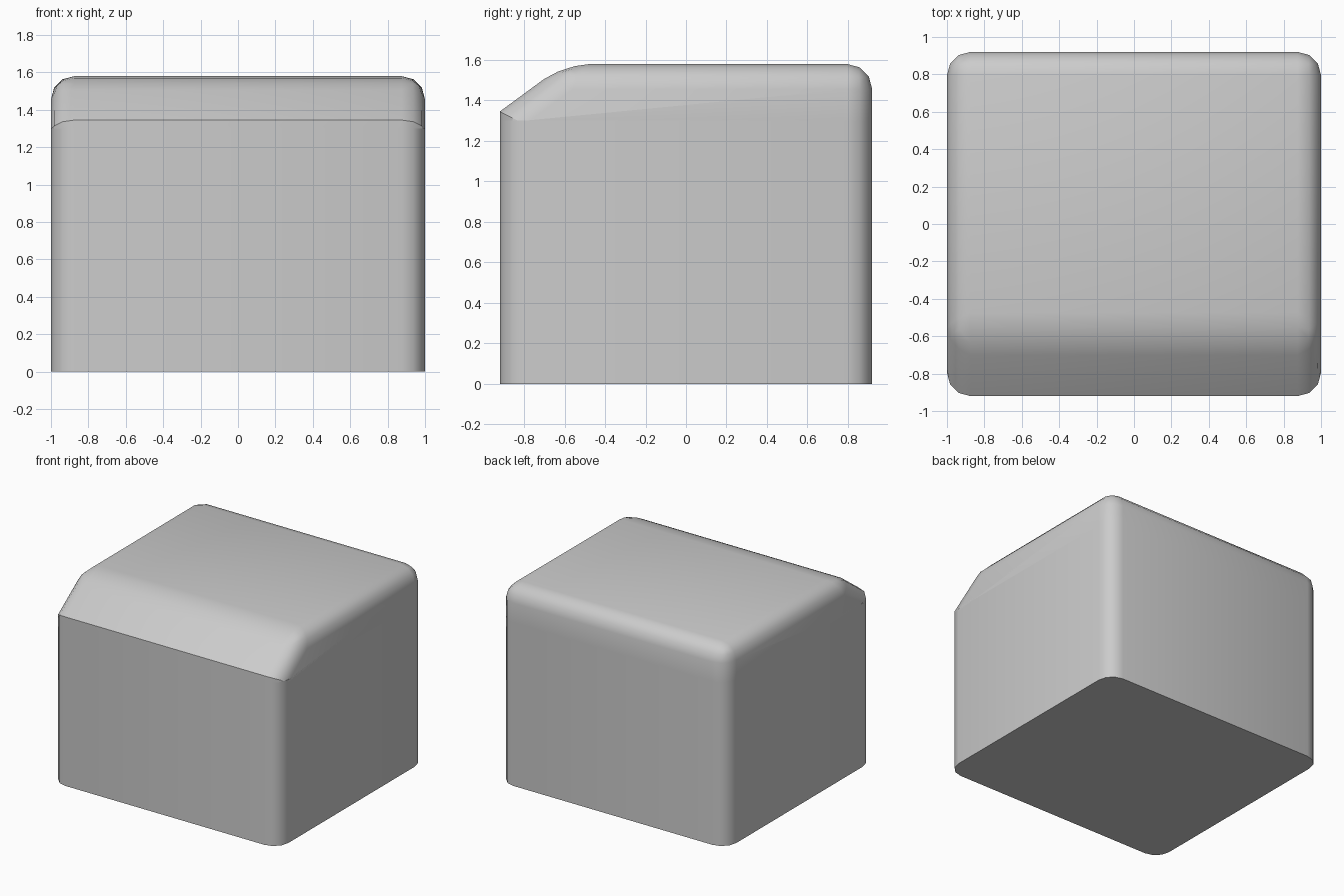
import bpy, bmesh

if "Cube" in bpy.data.objects:
    bpy.data.objects.remove(bpy.data.objects["Cube"])

HX, HY, SEAM, LIP, TOP, R = 1.0, 0.92, 1.30, 1.345, 1.58, 0.125


def prism(name, profile, rounded):
    """Extrude a y-z profile along x, then round the edges chosen by the test."""
    bm = bmesh.new()
    a = [bm.verts.new((-HX, y, z)) for y, z in profile]
    b = [bm.verts.new((HX, y, z)) for y, z in profile]
    bm.faces.new(a)
    bm.faces.new(b[::-1])
    n = len(profile)
    for i in range(n):
        j = (i + 1) % n
        bm.faces.new((a[i], b[i], b[j], a[j]))
    bmesh.ops.recalc_face_normals(bm, faces=bm.faces)
    edges = [e for e in bm.edges if rounded(e.verts[0].co, e.verts[1].co)]
    bmesh.ops.bevel(bm, geom=edges, offset=R, segments=3, profile=0.5,
                    affect='EDGES', clamp_overlap=False)
    bmesh.ops.recalc_face_normals(bm, faces=bm.faces)
    mesh = bpy.data.meshes.new(name)
    bm.to_mesh(mesh)
    bm.free()
    obj = bpy.data.objects.new(name, mesh)
    bpy.context.collection.objects.link(obj)
    bpy.ops.object.select_all(action='DESELECT')
    obj.select_set(True)
    bpy.context.view_layer.objects.active = obj
    bpy.ops.object.shade_smooth_by_angle(angle=0.56)
    return obj


def vertical(p, q):
    return abs(p.z - q.z) > 0.01 and abs(p.y - q.y) < 0.001


def lid_edge(p, q):
    # Everything except the bottom rim and the crisp front lip
    across = abs(p.x - q.x) > 0.01
    if across:
        return min(p.z, q.z) > LIP + 0.01
    return max(p.z, q.z) > SEAM + 0.01


# Lower body with rounded upright corners
prism("body", [(-HY, 0), (HY, 0), (HY, SEAM), (-HY, SEAM)], vertical)

# Upper section with sloped front and soft edges
prism("sloped_top", [(-HY, SEAM), (HY, SEAM), (HY, TOP), (-0.60, TOP), (-HY, LIP)], lid_edge)
